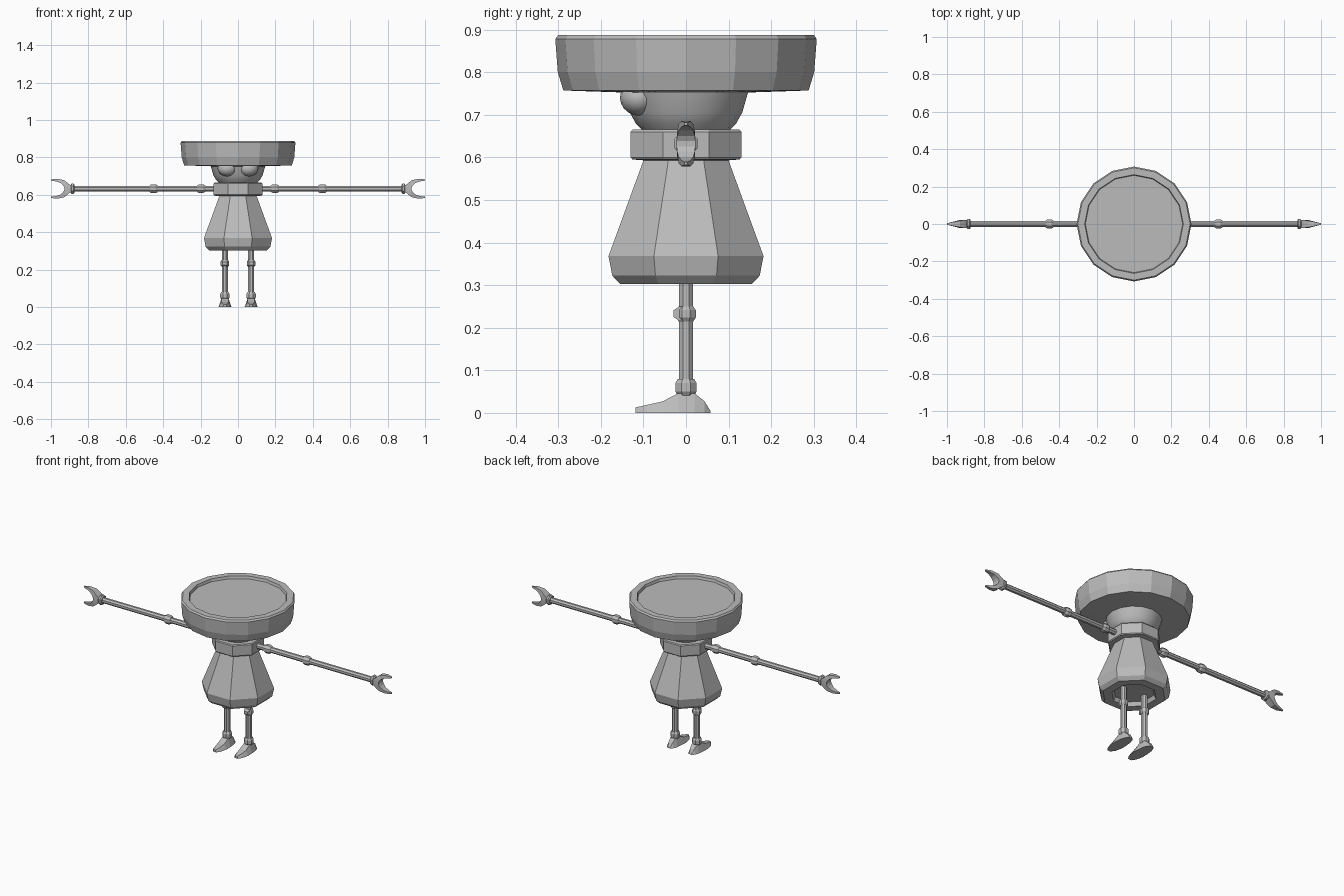
import bpy, bmesh, math
from mathutils import Vector

if "Cube" in bpy.data.objects:
    bpy.data.objects.remove(bpy.data.objects["Cube"], do_unlink=True)

grey = bpy.data.materials.new("plain grey")
grey.use_nodes = True
grey.diffuse_color = (0.5, 0.5, 0.5, 1)
grey.node_tree.nodes["Principled BSDF"].inputs["Base Color"].default_value = (0.5, 0.5, 0.5, 1)


def loft(name, rings, smooth=False):
    """Skin a list of equal-length point rings and cap both ends."""
    bm = bmesh.new()
    loops = [[bm.verts.new(p) for p in ring] for ring in rings]
    n = len(loops[0])
    for a, b in zip(loops, loops[1:]):
        for i in range(n):
            j = (i + 1) % n
            bm.faces.new((a[i], a[j], b[j], b[i]))
    bm.faces.new(loops[0])
    bm.faces.new(loops[-1])
    bmesh.ops.recalc_face_normals(bm, faces=bm.faces)
    mesh = bpy.data.meshes.new(name)
    bm.to_mesh(mesh)
    bm.free()
    mesh.materials.append(grey)
    obj = bpy.data.objects.new(name, mesh)
    bpy.context.collection.objects.link(obj)
    if smooth:
        bpy.ops.object.select_all(action="DESELECT")
        obj.select_set(True)
        bpy.context.view_layer.objects.active = obj
        bpy.ops.object.shade_smooth_by_angle(angle=math.radians(35))
    return obj


def turned(name, profile, sides, origin=(0, 0, 0), along_x=0, flats=False, smooth=False):
    """Turn (radius, position) pairs about z, or about x when along_x is a sign."""
    phase = math.pi / sides if flats else 0
    grow = 1 / math.cos(math.pi / sides) if flats else 1
    rings = []
    for r, t in profile:
        ring = []
        for i in range(sides):
            a = 2 * math.pi * i / sides + phase
            u, v = r * grow * math.cos(a), r * grow * math.sin(a)
            p = (along_x * t, u, v) if along_x else (u, v, t)
            ring.append(Vector(p) + Vector(origin))
        rings.append(ring)
    return loft(name, rings, smooth)


def joint(name, r, start, end, **kw):
    """Chamfered collar around a limb."""
    c = (end - start) * 0.25
    return turned(name, [(r * 0.75, start), (r, start + c), (r, end - c), (r * 0.75, end)],
                  8, flats=True, **kw)


# Wide hat with a shallow recessed top
turned("hat", [(0.14, 0.752), (0.288, 0.757), (0.301, 0.80), (0.307, 0.878),
               (0.30, 0.887), (0.264, 0.887), (0.26, 0.872)], 16)

# Head with bulging eyes
turned("head", [(0.085, 0.64), (0.103, 0.665), (0.118, 0.68), (0.132, 0.705),
                (0.147, 0.757)], 16, smooth=True)

# Collar and bell-shaped body with a hollow underside
turned("collar", [(0.10, 0.593), (0.126, 0.595), (0.13, 0.60), (0.13, 0.66),
                  (0.126, 0.665), (0.10, 0.665)], 8, flats=True)
turned("body", [(0.10, 0.325), (0.11, 0.303), (0.155, 0.303), (0.173, 0.322),
                (0.182, 0.368), (0.098, 0.598)], 8, flats=True)

for side, word in ((-1, "right"), (1, "left")):
    # Eye
    bpy.ops.mesh.primitive_uv_sphere_add(segments=16, ring_count=10, radius=1,
                                         location=(side * 0.057, -0.11, 0.74))
    eye = bpy.context.object
    eye.name = word + "_eye"
    eye.scale = (0.052, 0.045, 0.042)
    eye.data.materials.append(grey)
    bpy.ops.object.shade_smooth()

    # Arm rod and its joints
    axis = dict(origin=(0, 0, 0.632), along_x=side)
    turned(word + "_arm", [(0.015, 0.10), (0.015, 0.89)], 8, flats=True, **axis)
    joint(word + "_shoulder", 0.023, 0.175, 0.22, **axis)
    joint(word + "_elbow", 0.024, 0.43, 0.473, **axis)
    joint(word + "_wrist", 0.027, 0.873, 0.895, **axis)

    # Open claw hand: outer x, z, inner x, z, half thickness
    half = [(1.0, 0.050, 1.0, 0.043, 0.004),
            (0.965, 0.053, 0.972, 0.039, 0.011),
            (0.93, 0.046, 0.948, 0.031, 0.017),
            (0.908, 0.029, 0.934, 0.018, 0.021),
            (0.889, 0.012, 0.928, 0.006, 0.022)]
    stations = half + [(a, -b, c, -d, t) for a, b, c, d, t in reversed(half)]
    loft(word + "_claw", [[(side * x, y, 0.632 + z) for x, z, y in
                           ((a, b, -t), (a, b, t), (c, d, t), (c, d, -t))]
                          for a, b, c, d, t in stations])

    # Leg rod, knee and ankle
    hip = (side * 0.07, 0, 0)
    turned(word + "_leg", [(0.016, 0.04), (0.016, 0.335)], 8, origin=hip, flats=True)
    joint(word + "_knee", 0.023, 0.215, 0.25, origin=hip)
    joint(word + "_ankle", 0.025, 0.04, 0.08, origin=hip)
    loft(word + "_knee_cap", [[(hip[0] + x, y, z) for x, z in
                               ((-w, 0.233 - h), (w, 0.233 - h), (w, 0.233 + h), (-w, 0.233 + h))]
                              for y, w, h in ((-0.029, 0.012, 0.008), (-0.016, 0.017, 0.017),
                                              (0.0, 0.017, 0.017))])

    # Tapered shoe: y, half width, height
    shoe = [(-0.118, 0.011, 0.013), (-0.095, 0.026, 0.018), (-0.055, 0.035, 0.027),
            (-0.018, 0.034, 0.046), (0.02, 0.030, 0.046), (0.043, 0.023, 0.028),
            (0.058, 0.012, 0.004)]
    loft(word + "_foot", [[(hip[0] + x, y, z) for x, z in
                           ((-w, 0), (w, 0), (w * 0.55, h), (-w * 0.55, h))]
                          for y, w, h in shoe])
